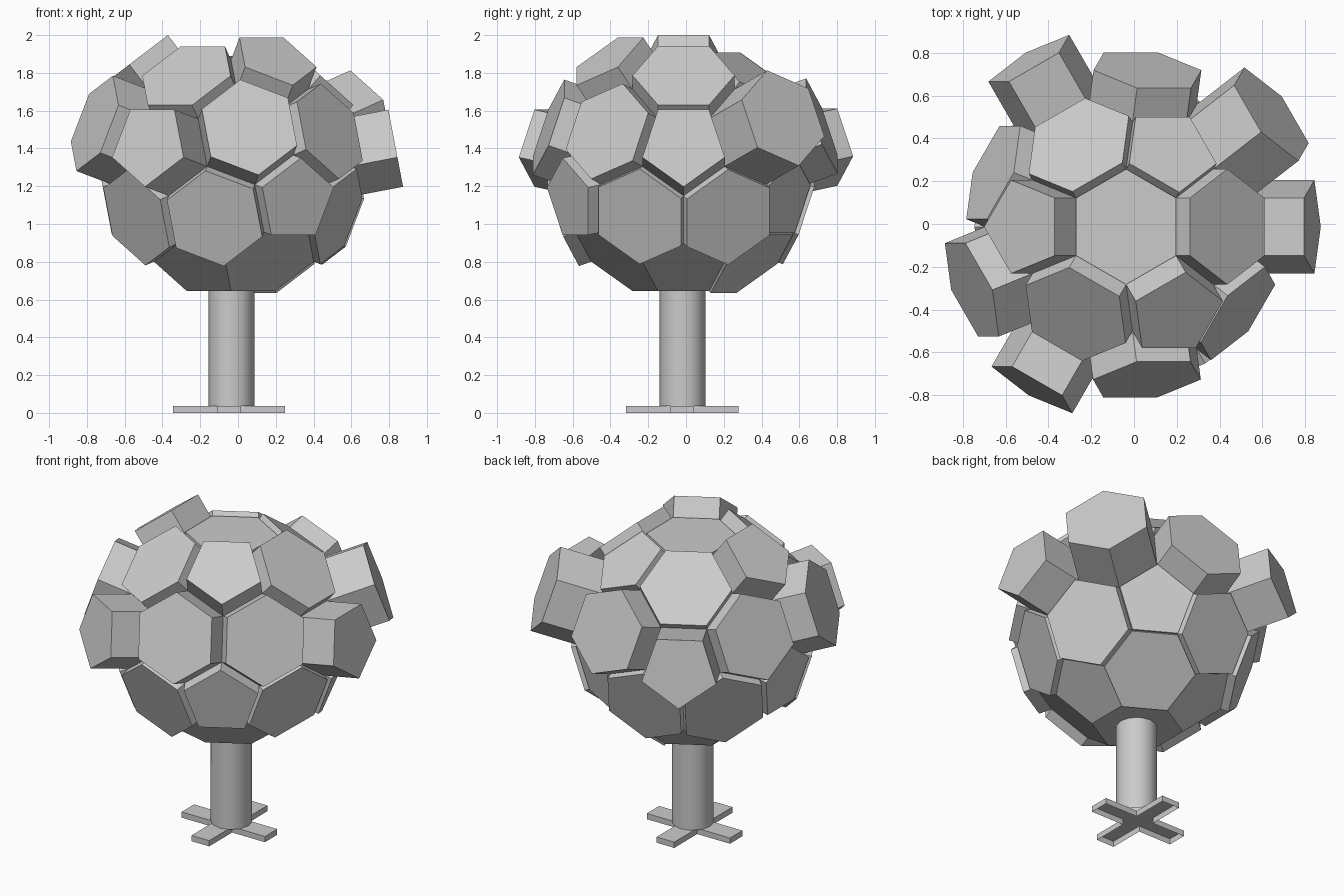
import bpy
import bmesh
import math
from mathutils import Vector

if "Cube" in bpy.data.objects:
    bpy.data.objects.remove(bpy.data.objects["Cube"], do_unlink=True)

EDGE = 0.27
CENTRE = Vector((-0.037, -0.013, 1.257))

grey = bpy.data.materials.new("light_grey")
grey.diffuse_color = (0.6, 0.6, 0.6, 1)
grey.use_nodes = True
grey.node_tree.nodes["Principled BSDF"].inputs["Base Color"].default_value = (0.6, 0.6, 0.6, 1)


def polar(tilt, turn):
    t, a = math.radians(tilt), math.radians(turn)
    return Vector((math.sin(t) * math.cos(a), math.sin(t) * math.sin(a), math.cos(t)))


def add_object(name, bm, location):
    mesh = bpy.data.meshes.new(name)
    bm.to_mesh(mesh)
    bm.free()
    mesh.materials.append(grey)
    obj = bpy.data.objects.new(name, mesh)
    obj.location = location
    bpy.context.collection.objects.link(obj)
    return obj


# Raised panels: tilt from the top -> {turn around z: height of the panel}
RAISED = {
    0: {0: 0.02},
    37.38: {60: 0.05, 180: 0.165, 300: 0.148},
    41.81: {0: 0.098, 120: 0.052, 240: 0.096},
    70.53: {37.76: 0.3, 82.24: 0.172, 157.76: 0.1, 202.24: 0.215, 277.76: 0.153, 322.24: 0.09},
    79.19: {0: 0.255, 120: 0.285, 240: 0.255},
    100.81: {60: 0.02, 180: 0.05, 300: 0.08},
    109.47: {22.24: 0.05, 97.76: 0.04, 142.24: 0.05, 217.76: 0.06, 262.24: 0.07, 337.76: 0.04},
    138.19: {60: 0.015},
}
panels = [(polar(t, a), h) for t, ring in RAISED.items() for a, h in ring.items()]

# Corners of an icosahedron with one face on top
corners = [polar(t, a + s) * EDGE * 3 * 0.95106
           for t, s in ((37.377, 60), (79.188, 0), (100.812, 60), (142.623, 0))
           for a in (0, 120, 240)]

# Ball of hexagons and pentagons: cut every corner at a third of its edges
bm = bmesh.new()
for p in corners:
    for q in corners:
        if 0 < (p - q).length < EDGE * 3.2:
            bm.verts.new((p * 2 + q) / 3)
bmesh.ops.convex_hull(bm, input=bm.verts[:])
bmesh.ops.dissolve_limit(bm, angle_limit=0.05, verts=bm.verts[:], edges=bm.edges[:])
bm.normal_update()

# Push each panel outwards by its own height
height = {}
for f in bm.faces:
    direction = f.calc_center_median().normalized()
    for d, h in panels:
        if d.dot(direction) > 0.99:
            height[f] = h
raised = list(height)
result = bmesh.ops.extrude_discrete_faces(bm, faces=raised)
for f in result["faces"]:
    direction = f.calc_center_median().normalized()
    h = max(panels, key=lambda panel: panel[0].dot(direction))[1]
    bmesh.ops.translate(bm, verts=f.verts[:], vec=direction * h)
add_object("panelled_ball", bm, CENTRE)

# Round column, open at both ends
bm = bmesh.new()
bmesh.ops.create_cone(bm, cap_ends=False, segments=12, radius1=0.122, radius2=0.122, depth=0.61)
column = add_object("column", bm, (-0.035, -0.018, 0.342))
for poly in column.data.polygons:
    poly.use_smooth = True

# Cross-shaped foot: a thin shell, open underneath
bm = bmesh.new()
outline = []
W, L = 0.063, 0.297
for k in range(4):
    c, s = round(math.cos(k * math.pi / 2)), round(math.sin(k * math.pi / 2))
    for x, y in ((L, -W), (L, W), (W, W)):
        outline.append(bm.verts.new((x * c - y * s, x * s + y * c, 0)))
base = bm.faces.new(outline)
top = bmesh.ops.extrude_face_region(bm, geom=[base])["geom"]
bmesh.ops.translate(bm, verts=[v for v in top if isinstance(v, bmesh.types.BMVert)], vec=(0, 0, 0.037))
if base.is_valid:
    bm.faces.remove(base)
bmesh.ops.recalc_face_normals(bm, faces=bm.faces[:])
for f in bm.faces:
    if len(f.verts) > 4 and f.normal.z < 0:
        bmesh.ops.reverse_faces(bm, faces=bm.faces[:])
        break
add_object("cross_foot", bm, (-0.047, -0.02, 0))
